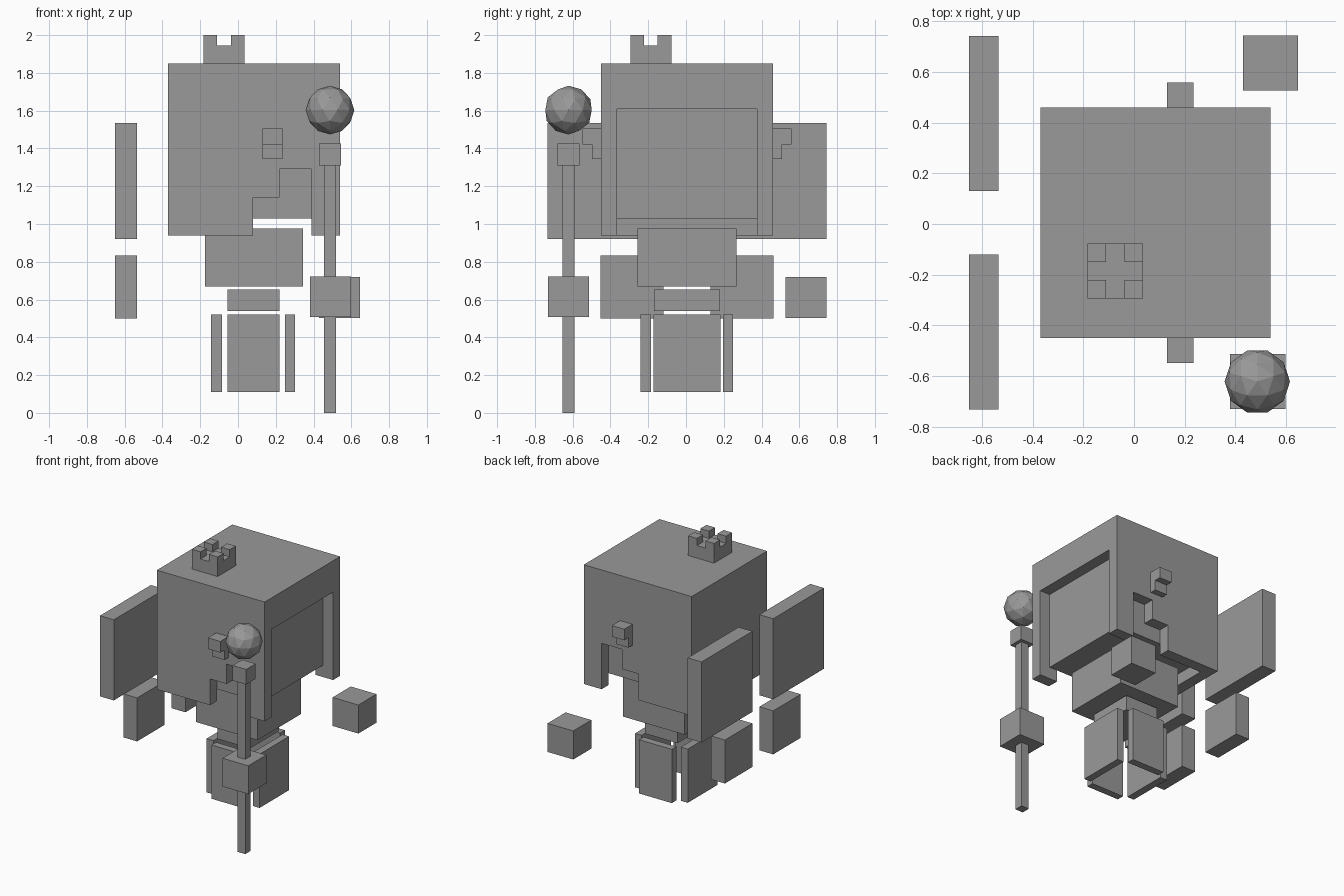
import bpy
import bmesh
from mathutils import Matrix, Vector

default_cube = bpy.data.objects.get("Cube")
if default_cube:
    bpy.data.objects.remove(default_cube)

# Single plain colour
grey = bpy.data.materials.new("plain grey")
grey.use_nodes = True
tone = (0.32, 0.32, 0.32, 1)
grey.diffuse_color = tone
grey.node_tree.nodes["Principled BSDF"].inputs["Base Color"].default_value = tone

MID_Y = 0.005


def finish(name, bm):
    mesh = bpy.data.meshes.new(name)
    bm.to_mesh(mesh)
    bm.free()
    mesh.materials.append(grey)
    obj = bpy.data.objects.new(name, mesh)
    bpy.context.scene.collection.objects.link(obj)
    return obj


def box(name, x, y, z):
    """Block between the given (low, high) ranges on each axis."""
    bm = bmesh.new()
    size = Vector((x[1] - x[0], y[1] - y[0], z[1] - z[0]))
    middle = Vector((sum(x), sum(y), sum(z))) / 2
    bmesh.ops.create_cube(bm, size=1,
                          matrix=Matrix.Translation(middle) @ Matrix.Diagonal(size).to_4x4())
    return finish(name, bm)


def pair(name, x, y, z):
    """Two blocks mirrored across the body's middle plane; y is measured from it."""
    box("front_" + name, x, (MID_Y - y[1], MID_Y - y[0]), z)
    box("back_" + name, x, (MID_Y + y[0], MID_Y + y[1]), z)


def centred(name, x, half, z):
    return box(name, x, (MID_Y - half, MID_Y + half), z)


# Helmet of hair: a block with the head cavity, face opening and stepped side notches cut out
hair = centred("hair", (-0.37, 0.54), 0.455, (0.94, 1.85))
cutters = [
    centred("cavity_cutter", (-0.285, 0.455), 0.37, (0.8, 1.765)),
    centred("face_cutter", (0.4, 0.7), 0.37, (0.8, 1.61)),
    centred("low_notch_cutter", (0.08, 0.3), 0.6, (0.8, 1.14)),
    centred("high_notch_cutter", (0.22, 0.39), 0.6, (0.8, 1.29)),
]
for cutter in cutters:
    cut = hair.modifiers.new(cutter.name, "BOOLEAN")
    cut.operation = "DIFFERENCE"
    cut.solver = "EXACT"
    cut.object = cutter
graph = bpy.context.evaluated_depsgraph_get()
carved = bpy.data.meshes.new_from_object(hair.evaluated_get(graph))
hair.modifiers.clear()
hair.data = carved
for cutter in cutters:
    bpy.data.objects.remove(cutter)

# Head inside the hair
centred("head", (-0.285, 0.455), 0.37, (1.03, 1.765))

# Ears
pair("ear_top", (0.13, 0.235), (0.455, 0.553), (1.42, 1.505))
pair("ear_lobe", (0.13, 0.235), (0.455, 0.503), (1.345, 1.42))

# Crown: base with four corner points
box("crown_base", (-0.183, 0.035), (-0.295, -0.077), (1.85, 1.945))
for side, x in (("rear", (-0.183, -0.11)), ("fore", (-0.038, 0.035))):
    for edge, y in (("front", (-0.295, -0.222)), ("back", (-0.15, -0.077))):
        box(f"crown_point_{side}_{edge}", x, y, (1.945, 2.0))

# Torso and waist
centred("torso", (-0.175, 0.345), 0.262, (0.67, 0.975))
centred("waist", (-0.055, 0.22), 0.175, (0.54, 0.652))

# Skirt of four hanging panels
SKIRT = (0.11, 0.52)
pair("skirt_panel", (-0.055, 0.22), (0.19, 0.245), SKIRT)
centred("rear_skirt_panel", (-0.143, -0.085), 0.178, SKIRT)
centred("fore_skirt_panel", (0.248, 0.303), 0.178, SKIRT)

# Wings
WING_X = (-0.652, -0.535)
pair("upper_wing", WING_X, (0.125, 0.738), (0.92, 1.535))
pair("lower_wing", WING_X, (0.125, 0.457), (0.5, 0.832))

# Hands
box("staff_hand", (0.38, 0.598), (-0.73, -0.513), (0.507, 0.723))
box("free_hand", (0.43, 0.647), (0.527, 0.745), (0.502, 0.72))

# Staff with a faceted orb
box("staff_shaft", (0.455, 0.52), (-0.655, -0.59), (0, 1.31))
box("staff_cap", (0.43, 0.545), (-0.68, -0.565), (1.31, 1.425))
orb = bmesh.new()
bmesh.ops.create_icosphere(orb, subdivisions=2, radius=0.129,
                           matrix=Matrix.Translation((0.487, -0.622, 1.603))
                           @ Matrix.Rotation(1.5708, 4, "Z"))
finish("staff_orb", orb)
